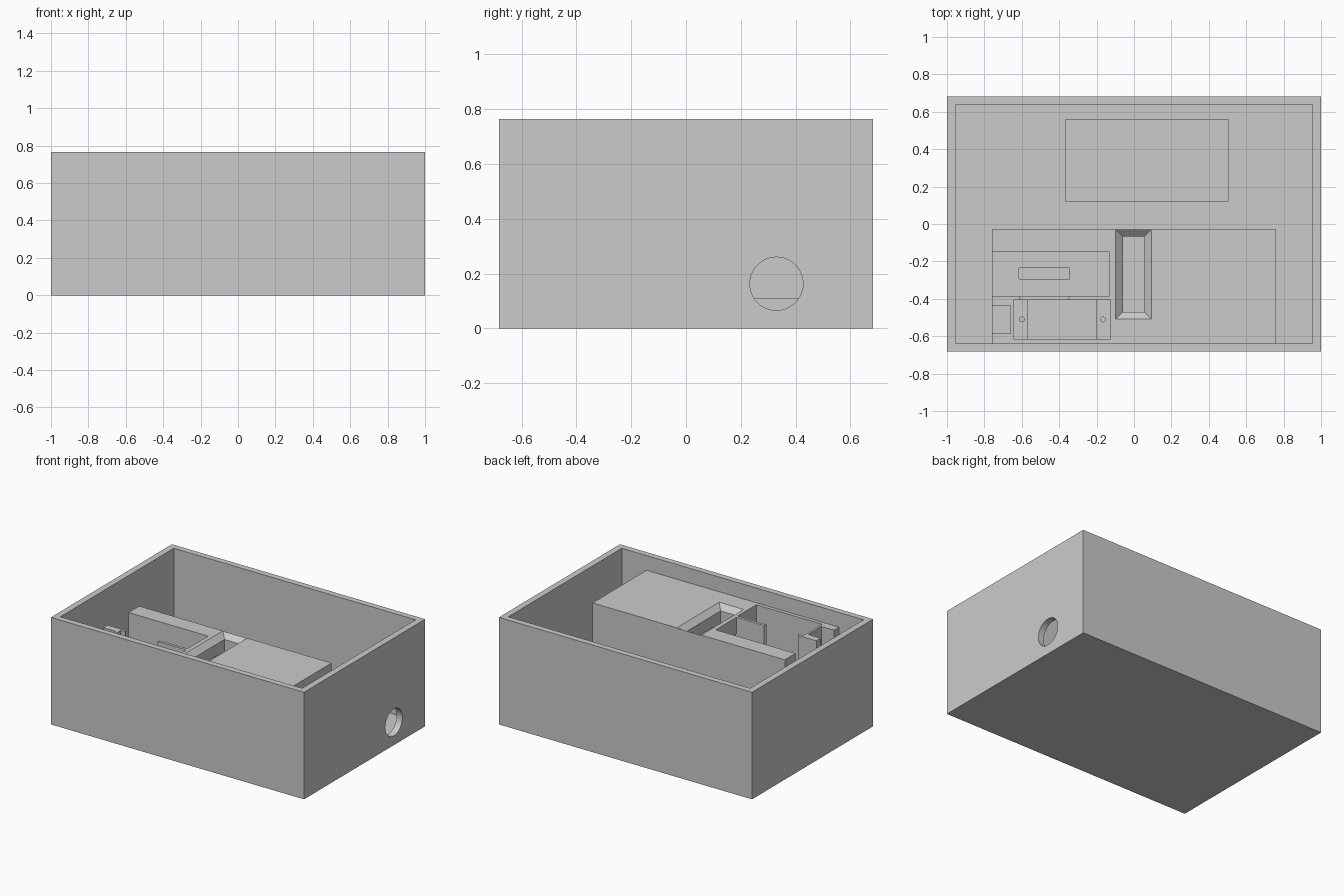
import bpy
import bmesh

if "Cube" in bpy.data.objects:
    bpy.data.objects.remove(bpy.data.objects["Cube"], do_unlink=True)

grey = bpy.data.materials.new("plain grey")
grey.use_nodes = True
grey.diffuse_color = (0.6, 0.6, 0.6, 1)
grey.node_tree.nodes["Principled BSDF"].inputs["Base Color"].default_value = (0.6, 0.6, 0.6, 1)


def loft(name, lower, upper, z0, z1):
    """Solid between two matching outlines at two heights."""
    bm = bmesh.new()
    low = [bm.verts.new((x, y, z0)) for x, y in lower]
    top = [bm.verts.new((x, y, z1)) for x, y in upper]
    bm.faces.new(low)
    bm.faces.new(top)
    n = len(low)
    for i in range(n):
        j = (i + 1) % n
        bm.faces.new((low[i], low[j], top[j], top[i]))
    bmesh.ops.recalc_face_normals(bm, faces=bm.faces)
    mesh = bpy.data.meshes.new(name)
    bm.to_mesh(mesh)
    bm.free()
    mesh.materials.append(grey)
    obj = bpy.data.objects.new(name, mesh)
    bpy.context.collection.objects.link(obj)
    return obj


def rect(x0, x1, y0, y1):
    return [(x0, y0), (x1, y0), (x1, y1), (x0, y1)]


def box(name, x0, x1, y0, y1, z0, z1):
    outline = rect(x0, x1, y0, y1)
    return loft(name, outline, outline, z0, z1)


def drill(name, radius, depth, location, rotation=(0, 0, 0), sides=48):
    bpy.ops.mesh.primitive_cylinder_add(vertices=sides, radius=radius, depth=depth,
                                        location=location, rotation=rotation)
    obj = bpy.context.object
    obj.name = name
    obj.data.materials.append(grey)
    return obj


def carve(target, cutters):
    """Subtract each cutter and discard it."""
    for cutter in cutters:
        cutter.hide_render = True
        mod = target.modifiers.new("cut", 'BOOLEAN')
        mod.operation = 'DIFFERENCE'
        mod.solver = 'EXACT'
        mod.object = cutter
        bpy.context.view_layer.objects.active = target
        bpy.ops.object.modifier_apply(modifier=mod.name)
        bpy.data.objects.remove(cutter, do_unlink=True)


HEIGHT, FLOOR, TOP = 0.765, 0.045, 0.66
CHANNEL = 0.30   # floor of the sliding channel
OVER = 0.80      # above every rim

# Open case with a round cable hole in its left wall
case = box("case", -1, 1, -0.683, 0.683, 0, HEIGHT)
carve(case, [
    box("cavity", -0.955, 0.955, -0.64, 0.64, FLOOR, OVER),
    drill("cable_hole", 0.097, 0.2, (1, 0.33, 0.163), (0, 1.5708, 0)),
])

# Low pad on the floor
box("floor_pad", -0.37, 0.505, 0.12, 0.56, FLOOR - 0.01, 0.11)

# Mechanism block against the front wall
block = box("mechanism_block", -0.76, 0.76, -0.65, -0.03, FLOOR - 0.01, TOP)
gap = [(-0.60, -0.42), (-0.36, -0.42), (-0.34, -0.37), (-0.62, -0.37)]
carve(block, [
    # channel open to the right, and the tunnel that continues it
    box("channel", -0.9, -0.13, -0.385, -0.15, CHANNEL, OVER),
    box("tunnel", -0.2, 0.35, -0.385, -0.15, CHANNEL, 0.54),
    box("channel_slot", -0.615, -0.345, -0.295, -0.235, 0.2, 0.4),
    # motor pocket: upper ledge level and deeper body well
    box("motor_ledge", -0.645, -0.125, -0.615, -0.405, 0.43, OVER),
    box("motor_well", -0.57, -0.2, -0.615, -0.405, 0.16, 0.5),
    loft("arm_gap", gap, gap, 0.45, OVER),
    box("wire_notch", -0.9, -0.66, -0.585, -0.435, 0.3, OVER),
    # hopper with a bevelled mouth
    box("hopper_shaft", -0.06, 0.055, -0.47, -0.067, CHANNEL, OVER),
    loft("hopper_mouth", rect(-0.06, 0.055, -0.47, -0.067),
         rect(-0.12, 0.115, -0.53, -0.007), TOP - 0.037, TOP + 0.02),
] + [drill("screw_hole", 0.013, 0.3, (x, -0.51, 0.43), sides=20) for x in (-0.60, -0.165)])

# Smooth only the round holes
for obj in (case, block):
    bpy.ops.object.select_all(action='DESELECT')
    obj.select_set(True)
    bpy.context.view_layer.objects.active = obj
    bpy.ops.object.shade_smooth_by_angle()
